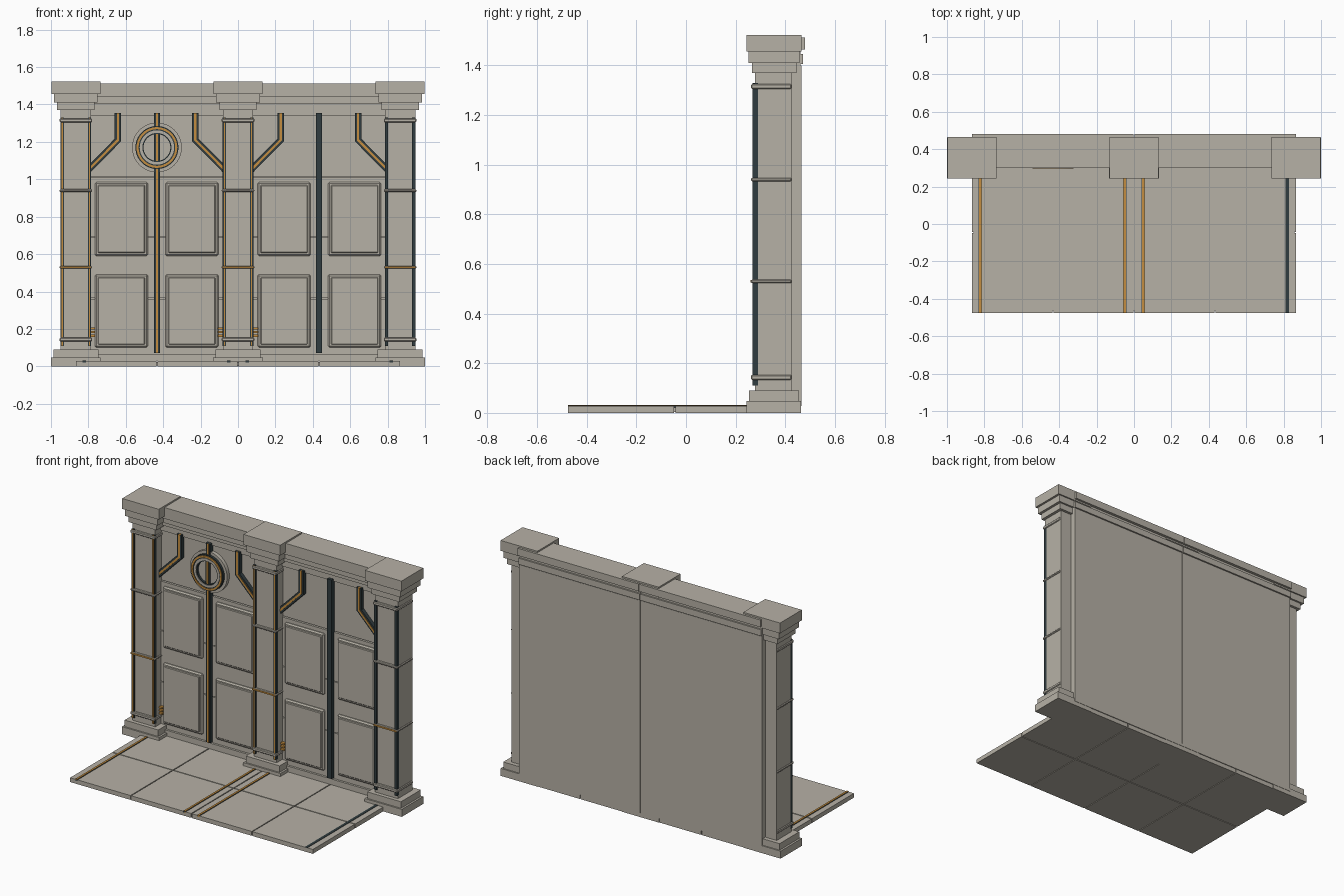
import bpy, bmesh, math
from mathutils import Vector, Matrix

cube = bpy.data.objects.get("Cube")
if cube:
    bpy.data.objects.remove(cube)


def material(name, rgb):
    m = bpy.data.materials.new(name)
    m.use_nodes = True
    m.diffuse_color = (*rgb, 1)
    m.node_tree.nodes["Principled BSDF"].inputs["Base Color"].default_value = (*rgb, 1)
    return m


STONE = material("warm grey stone", (0.47, 0.44, 0.38))
GOLD = material("gold inlay", (0.56, 0.27, 0.05))
DARK = material("dark slate metal", (0.03, 0.045, 0.05))


def finish(name, bm, mat):
    bmesh.ops.recalc_face_normals(bm, faces=bm.faces[:])
    me = bpy.data.meshes.new(name)
    bm.to_mesh(me)
    bm.free()
    me.materials.append(mat)
    ob = bpy.data.objects.new(name, me)
    bpy.context.collection.objects.link(ob)
    return ob


def box(name, xs, ys, zs, mat=STONE, bevel=0):
    """Box from its (low, high) limits along each axis."""
    lo, hi = Vector((xs[0], ys[0], zs[0])), Vector((xs[1], ys[1], zs[1]))
    bm = bmesh.new()
    bmesh.ops.create_cube(bm, size=1, matrix=Matrix.Translation((lo + hi) / 2)
                          @ Matrix.Diagonal((*(hi - lo), 1)))
    ob = finish(name, bm, mat)
    if bevel:
        mod = ob.modifiers.new("edge", "BEVEL")
        mod.width = bevel
        mod.segments = 1
    return ob


def strip(name, path, width, ys, mat):
    """Flat bar that follows an x, z path with mitred corners."""
    pts = [Vector(p) for p in path]
    left, right = [], []
    for i, p in enumerate(pts):
        dirs = [(b - a).normalized() for a, b in zip(pts[max(i - 1, 0):i + 1], pts[max(i, 1) if i else 1:i + 2])]
        if i:
            dirs = [(p - pts[i - 1]).normalized()]
            if i + 1 < len(pts):
                dirs.append((pts[i + 1] - p).normalized())
        normals = [Vector((-d.y, d.x)) for d in dirs]
        n = sum(normals, Vector((0, 0))).normalized()
        off = n * (width / 2 / n.dot(normals[0]))
        left.append(p + off)
        right.append(p - off)
    bm = bmesh.new()
    rows = [[bm.verts.new(c) for c in ((l.x, ys[0], l.y), (r.x, ys[0], r.y), (r.x, ys[1], r.y), (l.x, ys[1], l.y))]
            for l, r in zip(left, right)]
    for a, b in zip(rows, rows[1:]):
        for k in range(4):
            bm.faces.new((a[k], a[(k + 1) % 4], b[(k + 1) % 4], b[k]))
    bm.faces.new(rows[0])
    bm.faces.new(rows[-1])
    return finish(name, bm, mat)


def inlaid(name, path, width, front, back):
    """Dark channel with a slim gold line along it."""
    strip(name + "_channel", path, width, (front, back), DARK)
    strip(name + "_inlay", path, width * 0.35, (front - 0.003, back), GOLD)


def ring(name, centre, r_in, r_out, ys, mat, n=40):
    """Flat ring facing the front; r_in of zero gives a disc."""
    bm = bmesh.new()
    profile = [(r_in, ys[0]), (r_out, ys[0]), (r_out, ys[1]), (r_in, ys[1])]
    vs = [bm.verts.new((r, y, 0)) for r, y in profile]
    es = [bm.edges.new((vs[k], vs[(k + 1) % 4])) for k in range(4)]
    bmesh.ops.spin(bm, geom=vs + es, cent=(0, 0, 0), axis=(0, 1, 0), angle=math.tau, steps=n, use_duplicate=False)
    bmesh.ops.remove_doubles(bm, verts=bm.verts[:], dist=0.0001)
    bmesh.ops.translate(bm, verts=bm.verts[:], vec=(centre[0], 0, centre[1]))
    ob = finish(name, bm, mat)
    for p in ob.data.polygons:
        p.use_smooth = abs(p.normal.y) < 0.5
    return ob


W = 0.867          # half width of wall and floor, also the outer pillar centre
G = 0.003          # half of a seam
BAY = W / 2

# Floor tiles, two rows of four
for row, ys in (("front", (-0.475, -0.045 - G)), ("back", (-0.045 + G, 0.46))):
    for i in range(4):
        x0 = -W + i * BAY
        box(f"floor_tile_{row}_{i}", (x0 + (G if i else 0), x0 + BAY - (G if i < 3 else 0)), ys, (0, 0.028))
box("floor_bed", (-W + 0.01, W - 0.01), (-0.465, 0.45), (0.004, 0.022))

# Floor inlays
for i, x in enumerate((-0.822, -0.05, 0.05, 0.82)):
    box(f"floor_channel_{i}", (x - 0.009, x + 0.009), (-0.475, 0.26), (0.02, 0.03), DARK)
    if i < 3:
        box(f"floor_inlay_{i}", (x - 0.006, x + 0.006), (-0.475, 0.26), (0.02, 0.032), GOLD)

# Two wall bays
for side, s in (("right", -1), ("left", 1)):
    def span(a, b):
        return tuple(sorted((s * a, s * b)))

    wall = span(0.002, W)
    box(f"wall_back_{side}", wall, (0.36, 0.465), (0.028, 1.40))
    box(f"wall_upper_{side}", wall, (0.342, 0.37), (1.015, 1.40))
    for k, (z0, z1) in enumerate(((0.03, 0.36), (0.365, 0.69), (0.695, 1.01))):
        box(f"wall_course_{side}_{k}", wall, (0.336, 0.37), (z0, z1))
    box(f"wall_skirting_{side}", wall, (0.322, 0.37), (0.028, 0.065))

    # Cornice steps, smallest at the bottom
    for k, (y0, y1, z0, z1) in enumerate(((0.333, 0.45, 1.34, 1.38), (0.325, 0.462, 1.38, 1.41),
                                          (0.313, 0.472, 1.405, 1.445), (0.30, 0.462, 1.44, 1.475),
                                          (0.30, 0.48, 1.465, 1.512))):
        box(f"cornice_{side}_{k}", wall, (y0, y1), (z0, z1))

    # Raised panels with a stepped field
    for c, (a, b) in enumerate(((0.105, 0.388), (0.482, 0.765))):
        for r, (z0, z1) in enumerate(((0.10, 0.492), (0.59, 0.985))):
            box(f"panel_frame_{side}_{c}_{r}", span(a, b), (0.322, 0.345), (z0, z1), bevel=0.008)
            box(f"panel_field_{side}_{c}_{r}", span(a + 0.016, b - 0.016), (0.316, 0.33),
                (z0 + 0.016, z1 - 0.016), bevel=0.004)

    # Vertical channel and the two bent ones
    mid = [(s * BAY, 0.07), (s * BAY, 1.355)]
    if s < 0:
        inlaid(f"mid_conduit_{side}", mid, 0.032, 0.313, 0.35)
    else:
        strip(f"mid_conduit_{side}", mid, 0.032, (0.313, 0.35), DARK)
    for tag, x, end in (("outer", 0.642, 0.81), ("inner", 0.228, 0.06)):
        inlaid(f"bent_conduit_{side}_{tag}", [(s * x, 1.355), (s * x, 1.21), (s * end, 1.04)],
               0.034, 0.318, 0.35)

# Round medallion on the right bay
hub = (-BAY, 1.17)
ring("medallion_plate", hub, 0.0, 0.133, (0.318, 0.35), STONE)
ring("medallion_dark_ring", hub, 0.092, 0.115, (0.302, 0.33), DARK)
ring("medallion_gold_ring", hub, 0.098, 0.109, (0.297, 0.33), GOLD)
ring("medallion_collar", hub, 0.078, 0.092, (0.300, 0.33), STONE)
ring("medallion_inner_ring", hub, 0.072, 0.078, (0.304, 0.33), DARK)
inlaid("medallion_bar", [(hub[0], hub[1] - 0.075), (hub[0], hub[1] + 0.075)], 0.032, 0.308, 0.33)

# Small gold vents at the foot of the pillars
for i, x in enumerate((-0.777, -0.095, 0.095)):
    for k in range(3):
        z = 0.158 + k * 0.019
        box(f"vent_slat_{i}_{k}", (x - 0.013, x + 0.013), (0.318, 0.34), (z, z + 0.011), GOLD)

# Pillars
for name, x in (("right", -W), ("middle", 0), ("left", W)):
    def block(part, half, ys, zs, mat=STONE, bevel=0):
        box(f"pillar_{name}_{part}", (x - half, x + half), ys, zs, mat, bevel)

    block("foot", 0.133, (0.243, 0.463), (0, 0.048))
    block("foot_step", 0.12, (0.253, 0.455), (0.048, 0.09))
    block("shaft", 0.081, (0.278, 0.428), (0.09, 1.372))
    block("neck", 0.10, (0.265, 0.445), (1.37, 1.412))
    block("cap_step", 0.117, (0.252, 0.457), (1.41, 1.455))
    block("cap", 0.131, (0.243, 0.466), (1.455, 1.522))
    for k, (z, t) in enumerate(((0.143, 0.01), (0.53, 0.007), (0.94, 0.007), (1.315, 0.01))):
        gold = k == 1
        block(f"band_{k}", 0.087, (0.262, 0.425), (z - t, z + t), bevel=0.004)
        if gold:
            block("band_gold", 0.082, (0.260, 0.27), (z - 0.005, z + 0.005), GOLD)
    for tag, d in (("a", -0.073), ("b", 0.073)):
        path = [(x + d, 0.11), (x + d, 1.33)]
        if x > 0:
            strip(f"pillar_{name}_channel_{tag}", path, 0.018, (0.268, 0.29), DARK)
        else:
            inlaid(f"pillar_{name}_{tag}", path, 0.018, 0.270, 0.29)
